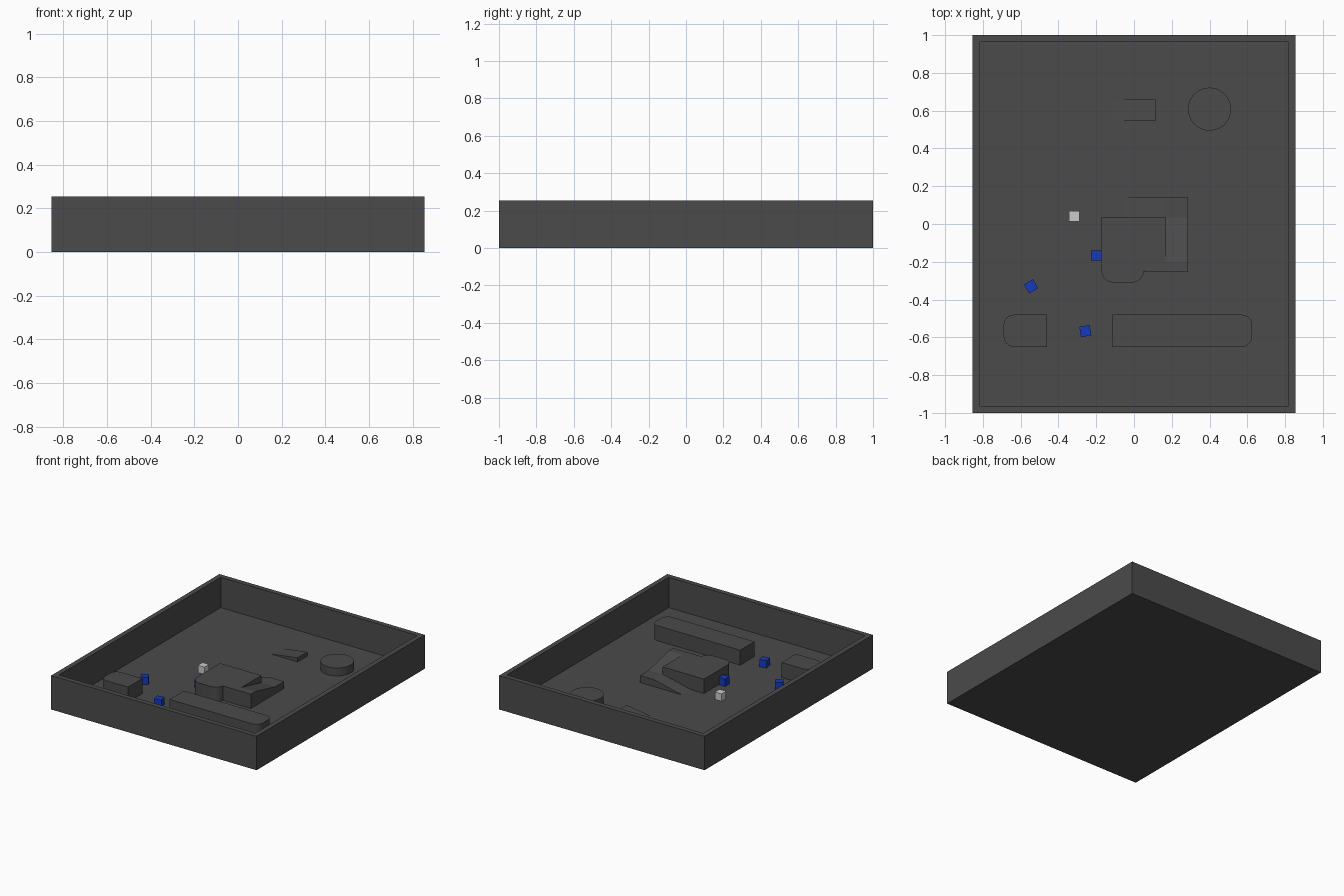
import bpy, bmesh, math
from mathutils import Vector

if "Cube" in bpy.data.objects:
    bpy.data.objects.remove(bpy.data.objects["Cube"])

FLOOR = 0.027   # tray floor level
DECK = 0.135    # tower deck level
MID = 0.08      # corner landing level


def material(name, rgb):
    m = bpy.data.materials.new(name)
    m.diffuse_color = (*rgb, 1)
    m.use_nodes = True
    m.node_tree.nodes["Principled BSDF"].inputs["Base Color"].default_value = m.diffuse_color
    return m


DARK = material("dark_grey", (0.07, 0.07, 0.07))
BLUE = material("blue", (0.008, 0.04, 0.5))


def extrude(name, points, vec, mat=DARK):
    """Extrude a closed 3D outline along a vector."""
    bm = bmesh.new()
    face = bm.faces.new([bm.verts.new(p) for p in points])
    new = bmesh.ops.extrude_face_region(bm, geom=[face])["geom"]
    bmesh.ops.translate(bm, vec=vec, verts=[v for v in new if isinstance(v, bmesh.types.BMVert)])
    bmesh.ops.recalc_face_normals(bm, faces=bm.faces)
    me = bpy.data.meshes.new(name)
    bm.to_mesh(me)
    bm.free()
    ob = bpy.data.objects.new(name, me)
    bpy.context.collection.objects.link(ob)
    if mat:
        me.materials.append(mat)
    return ob


def prism(name, outline, z0, z1, mat=DARK):
    return extrude(name, [(x, y, z0) for x, y in outline], (0, 0, z1 - z0), mat)


def rounded(corners, n=8):
    """Outline from (x, y, radius) right-angle corners."""
    out = []
    for i, (x, y, r) in enumerate(corners):
        p = Vector((x, y))
        if not r:
            out.append((x, y))
            continue
        a = (Vector(corners[i - 1][:2]) - p).normalized() * r
        b = (Vector(corners[(i + 1) % len(corners)][:2]) - p).normalized() * r
        for k in range(n + 1):
            t = k / n * math.pi / 2
            out.append(tuple(p + a * (1 - math.sin(t)) + b * (1 - math.cos(t))))
    return out


# Open tray: inset the top face and push it down to the floor level
bm = bmesh.new()
bmesh.ops.create_cube(bm, size=1)
for v in bm.verts:
    v.co = (v.co.x * 1.71, v.co.y * 2, (v.co.z + 0.5) * 0.255)
top = max(bm.faces, key=lambda f: f.calc_center_median().z)
bmesh.ops.inset_region(bm, faces=[top], thickness=0.053)
for v in top.verts:
    v.co.z = 0.255
low = bmesh.ops.extrude_face_region(bm, geom=[top])["geom"]
for v in low:
    if isinstance(v, bmesh.types.BMVert):
        v.co.z = FLOOR
if top.is_valid:
    bmesh.ops.delete(bm, geom=[top], context='FACES_ONLY')
bmesh.ops.recalc_face_normals(bm, faces=bm.faces)
mesh = bpy.data.meshes.new("tray")
bm.to_mesh(mesh)
bm.free()
mesh.materials.append(DARK)
bpy.context.collection.objects.link(bpy.data.objects.new("tray", mesh))

# Two low walls, each with one rounded end
prism("short_wall", rounded([(-0.69, -0.65, 0.055), (-0.46, -0.65, 0),
                             (-0.46, -0.48, 0), (-0.69, -0.48, 0.055)]), FLOOR, 0.14)
prism("long_wall", rounded([(-0.115, -0.65, 0), (0.625, -0.65, 0.055),
                            (0.625, -0.48, 0.055), (-0.115, -0.48, 0)]), FLOOR, 0.14)

# Central tower with rounded front bay
prism("tower", rounded([(-0.175, 0.035, 0), (-0.175, -0.31, 0.07), (0.055, -0.31, 0.07),
                        (0.055, -0.255, 0), (0.17, -0.255, 0), (0.17, 0.035, 0)]), FLOOR, DECK)

# Ramp winding around the tower: back run, then right run up to the deck
extrude("back_ramp", [(-0.065, 0.035, FLOOR), (0.17, 0.035, FLOOR), (0.17, 0.035, MID)],
        (0, 0.105, 0))
prism("corner_landing", [(0.17, 0.035), (0.285, 0.035), (0.285, 0.14), (0.17, 0.14)], FLOOR, MID)
extrude("side_ramp", [(0.17, 0.035, FLOOR), (0.17, 0.035, MID), (0.17, -0.2, DECK),
                      (0.17, -0.255, DECK), (0.17, -0.255, FLOOR)], (0.115, 0, 0))

# Small free-standing wedge
extrude("small_ramp", [(-0.11, 0.545, FLOOR), (0.115, 0.545, FLOOR), (0.115, 0.545, 0.058)],
        (0, 0.115, 0))

# Round podium
disc = prism("round_podium", [(0.4 + 0.114 * math.cos(i * math.tau / 48),
                               0.608 + 0.114 * math.sin(i * math.tau / 48)) for i in range(48)],
             FLOOR, 0.087)

# Smooth the curved sides
for ob in bpy.data.objects:
    ob.select_set(ob.name in {"short_wall", "long_wall", "tower", "round_podium"})
bpy.context.view_layer.objects.active = disc
bpy.ops.object.shade_smooth_by_angle(angle=math.radians(30))

# Loose cubes on the floor
H = 0.0275
for name, x, y, deg, mat in (("pale_cube", -0.317, 0.042, 0, None),
                             ("blue_cube_1", -0.2, -0.167, 0, BLUE),
                             ("blue_cube_2", -0.545, -0.33, 30, BLUE),
                             ("blue_cube_3", -0.258, -0.567, 10, BLUE)):
    ob = prism(name, [(-H, -H), (H, -H), (H, H), (-H, H)], 0, 2 * H, mat)
    ob.location = (x, y, FLOOR)
    ob.rotation_euler.z = math.radians(deg)
